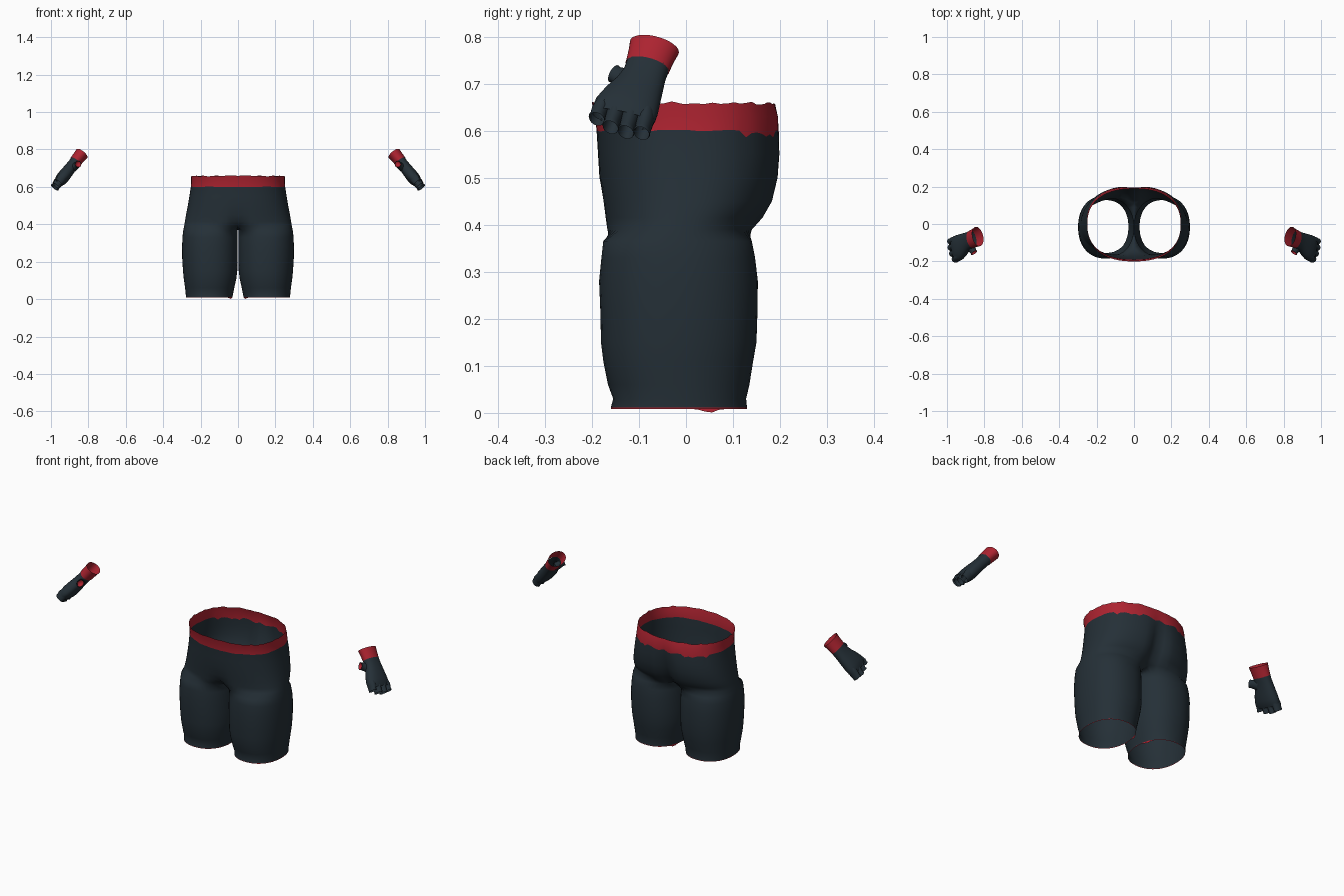
import bpy, bmesh, math, random
from mathutils import Vector

if "Cube" in bpy.data.objects:
    bpy.data.objects.remove(bpy.data.objects["Cube"])

random.seed(4)


def material(name, rgb):
    m = bpy.data.materials.new(name)
    m.diffuse_color = (*rgb, 1)
    m.use_nodes = True
    m.node_tree.nodes["Principled BSDF"].inputs["Base Color"].default_value = m.diffuse_color
    return m


SLATE = material("dark slate", (0.018, 0.029, 0.038))
RED = material("crimson", (0.42, 0.017, 0.03))


def finish(name, bm, mats):
    """Turn a right-hand half into a mirrored, smooth object."""
    bmesh.ops.recalc_face_normals(bm, faces=bm.faces)
    me = bpy.data.meshes.new(name)
    bm.to_mesh(me)
    bm.free()
    for m in mats:
        me.materials.append(m)
    for p in me.polygons:
        p.use_smooth = True
    ob = bpy.data.objects.new(name, me)
    bpy.context.collection.objects.link(ob)
    mod = ob.modifiers.new("mirror", 'MIRROR')
    mod.merge_threshold = 0.0005
    return ob


def bridge(bm, a, b, closed, mat=0):
    n = len(a)
    for i in range(n if closed else n - 1):
        j = (i + 1) % n
        bm.faces.new((a[i], a[j], b[j], b[i])).material_index = mat


def spow(v, p):
    return math.copysign(abs(v) ** p, v)


# ---- shorts: one leg tube opening into half of the hips ----
M, K = 36, 12      # segments around the outside and along the crotch seam
LEG = [  # z, inner x, outer x, front y, back y
    (.008, .030, .278, -.160, .130), (.011, .030, .278, -.160, .130),
    (.030, .026, .280, -.155, .128), (.060, .020, .283, -.166, .135),
    (.110, .009, .290, -.176, .143), (.150, .004, .294, -.181, .150),
    (.210, .002, .298, -.182, .152), (.280, .002, .299, -.185, .153),
    (.330, .002, .297, -.180, .147), (.365, .002, .293, -.176, .140)]
HIPS = [  # z, half width, front y, back y, front dip, back cleft
    (.390, .288, -.172, .145, .040, .035), (.415, .284, -.174, .168, .015, .040),
    (.450, .278, -.178, .188, .005, .035), (.500, .268, -.184, .200, 0, .028),
    (.550, .260, -.187, .203, 0, .018), (.600, .252, -.190, .201, 0, .008),
    (.630, .250, -.193, .198, 0, .004), (.658, .250, -.200, .189, 0, 0)]


def leg_ring(bm, z, xi, xo, yf, yb):
    angles = [-140 + 280 * i / M for i in range(M + 1)]
    angles += [140 + 80 * j / K for j in range(1, K)]
    ring = []
    for a in angles:
        c, s = math.cos(math.radians(a)), math.sin(math.radians(a))
        x = (xi + xo) / 2 + (xo - xi) / 2 * spow(c, .9)
        y = (yf + yb) / 2 + (yb - yf) / 2 * spow(s, .9)
        # the hem sags slightly toward the back
        sag = .008 * math.exp(-((y - .05) / .015) ** 2) if z < .009 and x < .15 else 0
        ring.append(bm.verts.new((x, y, z - sag)))
    return ring


def hip_arc(bm, z, w, yf, yb, df, db):
    arc = []
    for i in range(M + 1):
        t = math.radians(-90 + 180 * i / M)
        x = 0 if i in (0, M) else w * spow(math.cos(t), .85)
        y = (yf + yb) / 2 + (yb - yf) / 2 * spow(math.sin(t), .85)
        y += (df if t < 0 else -db) * math.exp(-(x / .04) ** 2)
        dz = 0
        if z == .600:      # ragged lower edge of the waistband
            dz = random.uniform(-.016, .002) if y > .1 else random.uniform(-.002, .002)
        elif z > .65:
            dz = random.uniform(-.003, .004)
        arc.append(bm.verts.new((x, y, z + dz)))
    return arc


bm = bmesh.new()
rings = [leg_ring(bm, *r) for r in LEG]
for k in range(len(rings) - 1):
    bridge(bm, rings[k], rings[k + 1], True, 1 if k == 0 else 0)
arcs = [hip_arc(bm, *r) for r in HIPS]
# crotch seam along the centre line
seam = []
front, back = arcs[0][0].co, arcs[0][M].co
for j in range(1, K):
    p = back.lerp(front, j / K)
    p.z -= .012 * math.sin(math.pi * j / K)
    seam.append(bm.verts.new(p))
bridge(bm, rings[-1], arcs[0] + seam, True)
for k in range(len(arcs) - 1):
    bridge(bm, arcs[k], arcs[k + 1], False, 1 if HIPS[k][0] >= .6 else 0)
finish("shorts", bm, [SLATE, RED])

# ---- gloves: local frame along the hand, across it and out of its back ----
START = Vector((.835, -.067, .778))
A = Vector((.142, -.063, -.178)).normalized()
W = (Vector((0, 1, 0)) - A * A.y).normalized()
N = A.cross(W)


def at(s, w=0, n=0):
    return START + A * s + W * w + N * n


def tube(bm, sections, u, v, seg=20, power=1.0, mat=0):
    """Open tube through (centre, half width, half thickness) sections."""
    last = None
    for c, hw, ht in sections:
        ring = []
        for i in range(seg):
            a = 2 * math.pi * i / seg
            ring.append(bm.verts.new(c + u * hw * spow(math.cos(a), power)
                                     + v * ht * spow(math.sin(a), power)))
        if last:
            bridge(bm, last, ring, True, mat)
        last = ring
    return last


# flared cuff
bm = bmesh.new()
tube(bm, [(at(0), .054, .037), (at(.02), .051, .035), (at(.04), .049, .034),
          (at(.057), .048, .033)], W, N, 28)
finish("glove_cuffs", bm, [RED])

# palm and back of the hand
bm = bmesh.new()
tube(bm, [(at(.054), .046, .031), (at(.08), .046, .030), (at(.11, -.003), .052, .031),
          (at(.14, -.009), .061, .033), (at(.17, -.013), .068, .034),
          (at(.19, -.014), .069, .032), (at(.207, -.014), .066, .026)], W, N, 32, .85)
finish("glove_hands", bm, [SLATE])

# four cut-off finger sleeves, each with a rolled edge
bm = bmesh.new()
for w, end in ((-.064, .222), (-.031, .236), (.003, .240), (.035, .234)):
    tube(bm, [(at(.175, w * .95 - .001, .002), .017, .024), (at(.2, w, .003), .019, .026),
              (at(end - .008, w * 1.03), .017, .022), (at(end - .003, w * 1.03), .0185, .024),
              (at(end, w * 1.03), .017, .022)], W, N, 16)
finish("finger_sleeves", bm, [SLATE])

# short thumb sleeve with a red lining
bm = bmesh.new()
base, tip = at(.095, -.022, -.012), at(.078, -.068, -.020)
d = (tip - base).normalized()
u = (A - d * A.dot(d)).normalized()
v = d.cross(u)
tube(bm, [(base, .028, .021), (base.lerp(tip, .6), .022, .018),
          (base.lerp(tip, .9), .019, .016), (tip, .021, .018)], u, v, 16)
rim = tube(bm, [(tip, .018, .015), (base.lerp(tip, .8), .014, .012)], u, v, 16, 1, 1)
bm.faces.new(rim).material_index = 1
finish("thumb_sleeves", bm, [SLATE, RED])
